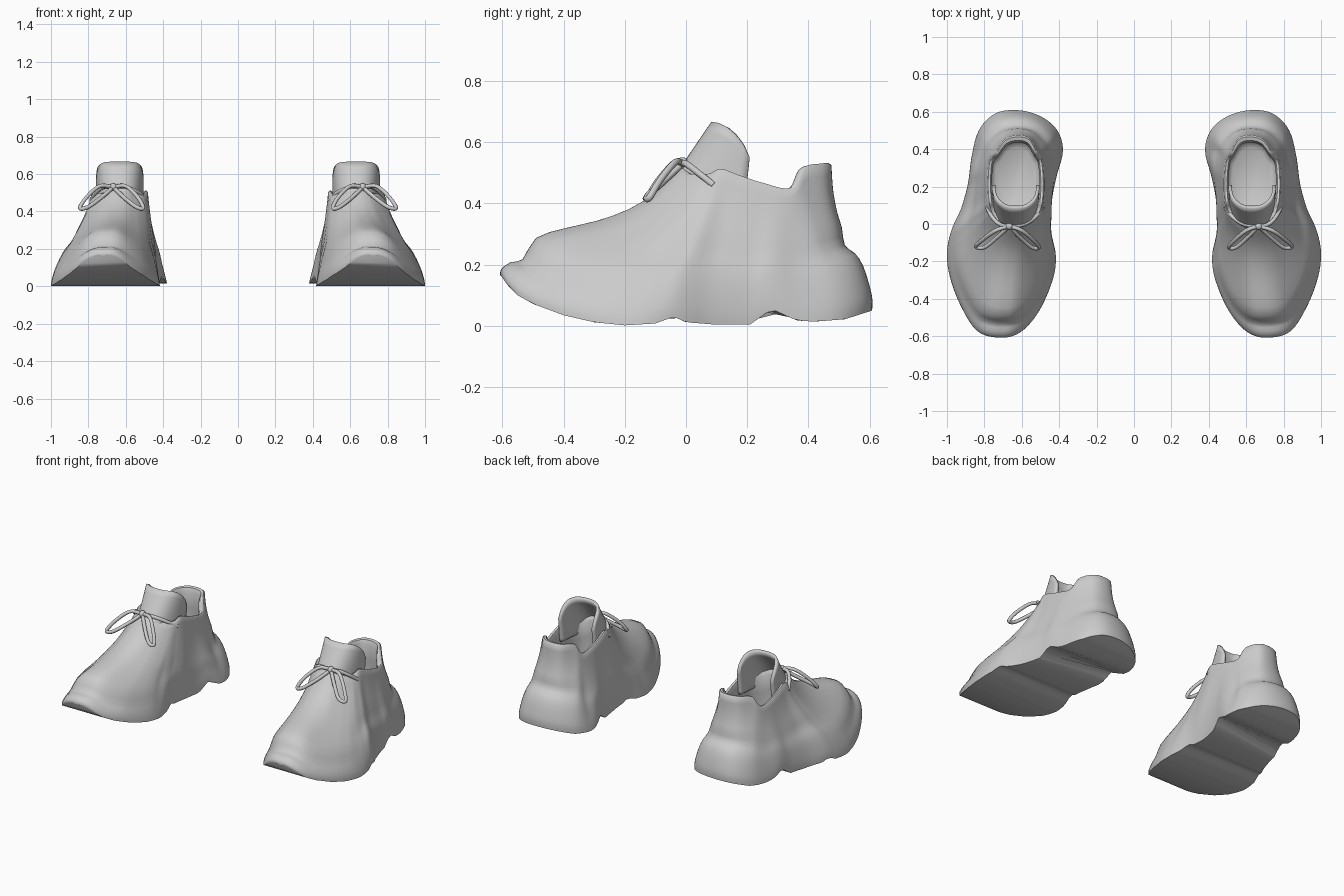
import bpy, bmesh, math
from mathutils import Vector

if "Cube" in bpy.data.objects:
    bpy.data.objects.remove(bpy.data.objects["Cube"])

grey = bpy.data.materials.new("light_grey")
grey.diffuse_color = (0.6, 0.6, 0.6, 1)
grey.use_nodes = True
grey.node_tree.nodes["Principled BSDF"].inputs["Base Color"].default_value = grey.diffuse_color


def catmull(p, sub, closed):
    """Smooth a list of tuples with a Catmull-Rom spline."""
    n, out = len(p), []
    for i in range(n if closed else n - 1):
        ids = [(i + k) % n if closed else min(max(i + k, 0), n - 1) for k in (-1, 0, 1, 2)]
        a, b, c, d = (Vector(p[j]) for j in ids)
        for s in range(sub):
            t = s / sub
            out.append(0.5 * (2 * b + (c - a) * t + (2 * a - 5 * b + 4 * c - d) * t * t
                              + (3 * b - a - 3 * c + d) * t ** 3))
    return out if closed else out + [Vector(p[-1])]


def lerp_table(table, y):
    if y <= table[0][0]:
        return table[0][1]
    for (y0, z0), (y1, z1) in zip(table, table[1:]):
        if y <= y1:
            return z0 + (z1 - z0) * (y - y0) / (y1 - y0)
    return table[-1][1]


def finish(bm, name, angle, thickness=0):
    """Make a pair of parts mirrored across x = 0."""
    bmesh.ops.recalc_face_normals(bm, faces=bm.faces)
    me = bpy.data.meshes.new(name)
    bm.to_mesh(me)
    bm.free()
    me.materials.append(grey)
    ob = bpy.data.objects.new(name, me)
    bpy.context.collection.objects.link(ob)
    if thickness:
        mod = ob.modifiers.new("thickness", 'SOLIDIFY')
        mod.thickness, mod.offset = thickness, 0
    mod = ob.modifiers.new("pair", 'MIRROR')
    mod.use_mirror_merge = False
    bpy.ops.object.select_all(action='DESELECT')
    ob.select_set(True)
    bpy.context.view_layer.objects.active = ob
    bpy.ops.object.shade_smooth_by_angle(angle=math.radians(angle))
    return ob


# Sole outline and collar edge, column by column: toe, outer side, heel, inner side
SOLE = [(.72, -.607), (.84, -.57), (.93, -.43), (.985, -.28), (1.0, -.15), (.975, -.03),
        (.925, .08), (.888, .21), (.87, .35), (.83, .5), (.74, .59), (.62, .607),
        (.5, .575), (.41, .5), (.38, .39), (.415, .25), (.445, .1), (.445, -.03),
        (.418, -.17), (.435, -.3), (.51, -.47), (.61, -.58)]
COLLAR = [(.645, -.022, .515), (.69, -.02, .505), (.73, .0, .49), (.755, .035, .487),
          (.77, .07, .49), (.78, .11, .505), (.785, .17, .485), (.785, .25, .46),
          (.775, .345, .443), (.74, .39, .51), (.69, .455, .523), (.625, .475, .525),
          (.56, .46, .523), (.515, .39, .51), (.49, .345, .443), (.48, .25, .46),
          (.48, .17, .485), (.485, .11, .505), (.495, .07, .49), (.515, .035, .487),
          (.55, .0, .49), (.59, -.02, .505)]
# Underside height along the shoe, with two cross grooves
UNDER = [(-.605, .165), (-.58, .13), (-.55, .1), (-.5, .072), (-.4, .035), (-.3, .012), (-.2, .002),
         (-.1, .008), (-.04, .03), (.0, .012), (.1, .004), (.21, .005), (.28, .055),
         (.36, .018), (.42, .014), (.52, .022), (.607, .05)]
# Wall profiles (inward share, upward share) at toe, side and heel
FRONT = [(0, 0), (.005, .06), (.06, .125), (.125, .15), (.2, .35), (.36, .44), (.54, .51),
         (.72, .62), (.87, .78), (1, 1)]
SIDE = [(0, 0), (0, .06), (.025, .14), (.08, .24), (.18, .35), (.36, .47), (.54, .6),
        (.71, .73), (.87, .87), (1, 1)]
HEEL = [(0, 0), (-.01, .07), (.05, .16), (.22, .31), (.42, .395), (.67, .45), (.74, .57),
        (.86, .68), (.96, .83), (1, 1)]

SUB = 5
sole = [Vector((p.x, p.y, lerp_table(UNDER, p.y))) for p in catmull(SOLE, SUB, True)]
collar = catmull(COLLAR, SUB, True)
profiles = [catmull(p, 2, False) for p in (FRONT, SIDE, HEEL)]
N = len(sole)

# Shoe body: walls from sole to collar, rolled rim, lining and insole
bm = bmesh.new()
columns = []
for i in range(N):
    tangent = sole[(i + 1) % N] - sole[i - 1]
    ny = -tangent.x / math.hypot(tangent.x, tangent.y)   # -1 at toe, 1 at heel
    w = abs(ny)
    end = profiles[0] if ny < 0 else profiles[2]
    # the waist of the sole fades out higher up the wall
    soft = sum((sole[(i + k) % N].x for k in range(-11, 12))) / 23
    col = []
    for e, s in zip(end, profiles[1]):
        h, v = s.lerp(e, w)
        a, b = sole[i], collar[i]
        ax = a.x + (soft - a.x) * min(1, max(0, v * 2.2)) * (1 - w) ** 2
        col.append(Vector((ax + (b.x - ax) * h, a.y + (b.y - a.y) * h, a.z + (b.z - a.z) * v)))
    mid = Vector((.632, .24, 0))
    for scale, dz in ((.96, .008), (.88, .004), (.83, -.02), (.85, -.12)):
        p = mid + (collar[i] - mid) * scale
        col.append(Vector((p.x, p.y, collar[i].z + dz)))
    for scale, z in ((.92, .2), (.88, .13), (.7, .1)):
        p = mid + (collar[i] - mid) * scale
        col.append(Vector((p.x, p.y, z)))
    columns.append([bm.verts.new(c) for c in col])
for i in range(N):
    a, b = columns[i], columns[(i + 1) % N]
    for k in range(len(a) - 1):
        bm.faces.new((a[k], b[k], b[k + 1], a[k + 1]))
bm.faces.new([c[-1] for c in columns])
# Underside: strips between matching outer and inner columns
for i in range(N // 2):
    ids = [i, i + 1, (N - i - 1) % N, (N - i) % N]
    verts = list(dict.fromkeys(columns[j][0] for j in ids))
    if len(verts) > 2:
        bm.faces.new(verts)
finish(bm, "shoe_body", 50)

# Tongue: curved sheet open to the back, with a rounded top edge
TOP = [(0, .662), (.2, .66), (.45, .648), (.7, .625), (.88, .595), (1, .55)]
bm = bmesh.new()
ROWS, COLS = 8, 28
grid = []
for r in range(ROWS + 1):
    t = r / ROWS
    row = []
    for c in range(COLS + 1):
        a = math.radians(-90 + 180 * c / COLS)
        depth = 1 - math.cos(a)
        z = .40 + (lerp_table(TOP, depth) - .40) * t
        front = -.02 + (z - .5) * .68
        back = .192 + .016 * t
        s = math.copysign(abs(math.sin(a)) ** .8, a)
        row.append(bm.verts.new((.632 + .118 * s, back - (back - front) * math.cos(a), z)))
    grid.append(row)
for r in range(ROWS):
    for c in range(COLS):
        bm.faces.new((grid[r][c], grid[r][c + 1], grid[r + 1][c + 1], grid[r + 1][c]))
finish(bm, "tongue", 50, .018)

# Laces: two bow loops and the strand running to the collar
KNOT = (.667, -.012, .53)
LACES = {
    "left_bow_loop": [KNOT, (.60, -.035, .535), (.535, -.09, .475), (.507, -.125, .418),
                      (.545, -.125, .425), (.61, -.07, .475), KNOT],
    "right_bow_loop": [KNOT, (.74, -.035, .535), (.81, -.085, .475), (.845, -.12, .418),
                       (.80, -.125, .425), (.73, -.07, .475), KNOT],
    "lace_strand": [(.488, .09, .46), (.53, .035, .5), (.59, -.002, .527), KNOT,
                    (.72, .0, .53), (.76, .04, .5), (.785, .09, .46)],
}
for name, pts in LACES.items():
    cu = bpy.data.curves.new(name, 'CURVE')
    cu.dimensions = '3D'
    cu.bevel_depth, cu.bevel_resolution, cu.use_fill_caps = .011, 2, True
    smooth = catmull(pts, 5, False)
    for side in (1, -1):
        sp = cu.splines.new('POLY')
        sp.points.add(len(smooth) - 1)
        for q, p in zip(sp.points, smooth):
            q.co = (side * p.x, p.y, p.z, 1)
        sp.use_smooth = True
    cu.materials.append(grey)
    bpy.context.collection.objects.link(bpy.data.objects.new(name, cu))

# Knot of the bow
bm = bmesh.new()
bmesh.ops.create_uvsphere(bm, u_segments=12, v_segments=8, radius=.021)
for v in bm.verts:
    v.co += Vector(KNOT)
finish(bm, "bow_knot", 60)
